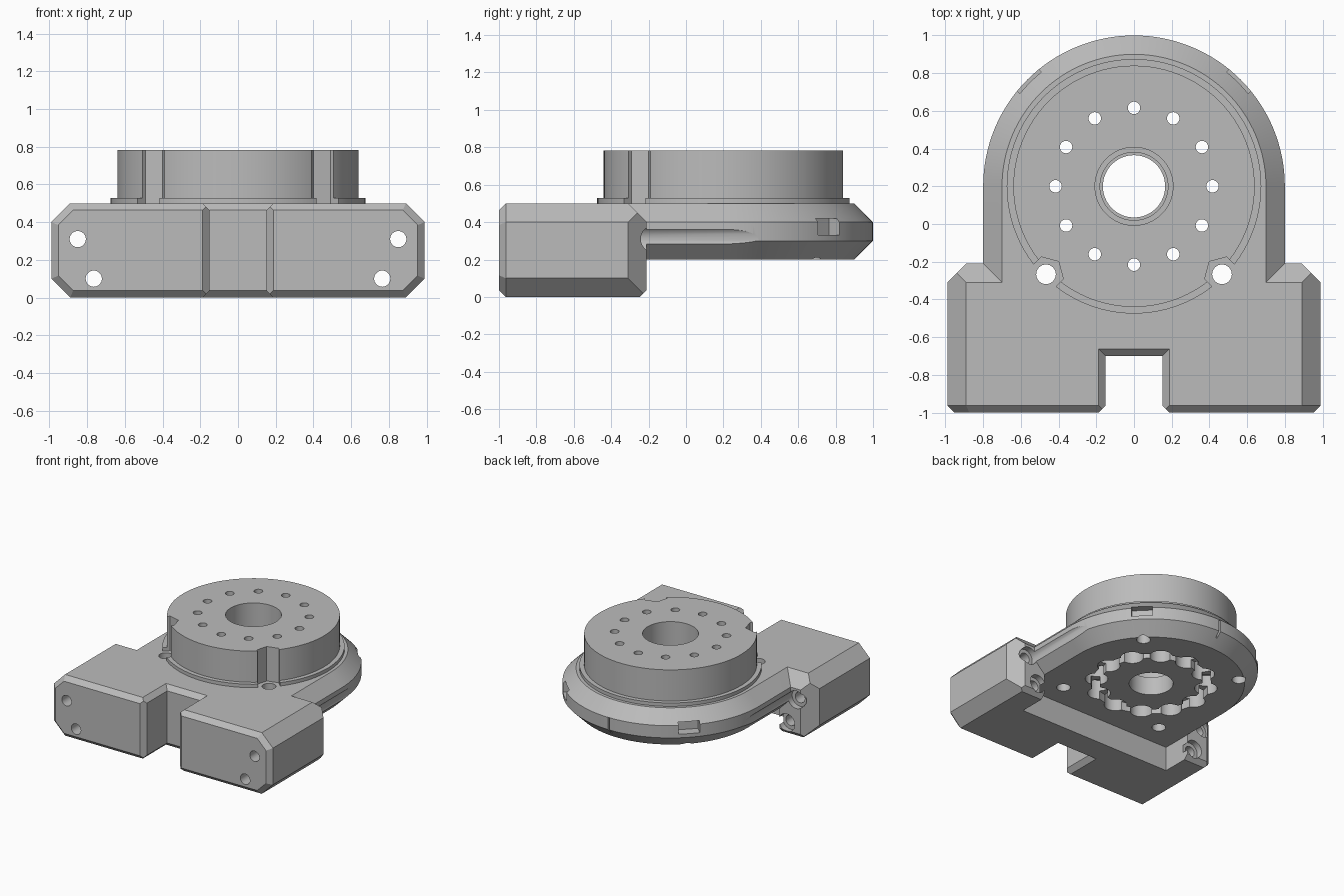
import bpy
import bmesh
from math import cos, sin, pi, radians
from mathutils import Matrix, Vector

cube = bpy.data.objects.get("Cube")
if cube:
    bpy.data.objects.remove(cube, do_unlink=True)

grey = bpy.data.materials.new("plain_grey")
grey.use_nodes = True
grey.diffuse_color = (0.5, 0.5, 0.5, 1)
bsdf = next(n for n in grey.node_tree.nodes if n.type == "BSDF_PRINCIPLED")
bsdf.inputs["Base Color"].default_value = grey.diffuse_color

AXIS_Y = 0.2          # turntable axis lies at x = 0, y = AXIS_Y
EDGE = 0.037          # small edge chamfer


def make(name, bm):
    bmesh.ops.recalc_face_normals(bm, faces=bm.faces)
    mesh = bpy.data.meshes.new(name)
    bm.to_mesh(mesh)
    bm.free()
    mesh.materials.append(grey)
    ob = bpy.data.objects.new(name, mesh)
    bpy.context.collection.objects.link(ob)
    return ob


def hull(name, points):
    bm = bmesh.new()
    for p in points:
        bm.verts.new(p)
    bmesh.ops.convex_hull(bm, input=bm.verts)
    bmesh.ops.dissolve_limit(bm, angle_limit=radians(0.5), verts=bm.verts, edges=bm.edges)
    return make(name, bm)


def box(name, x, y, z):
    return hull(name, [(a, b, c) for a in x for b in y for c in z])


def cylinder(name, centre, r, lo, hi, axis="Z", sides=48, turn=0):
    """Cylinder from lo to hi along an axis; centre gives the other two coordinates."""
    bm = bmesh.new()
    bmesh.ops.create_cone(bm, cap_ends=True, segments=sides, radius1=r, radius2=r, depth=hi - lo)
    mid = (lo + hi) / 2
    if axis == "Z":
        m = Matrix.Translation((centre[0], centre[1], mid)) @ Matrix.Rotation(turn, 4, "Z")
    else:
        m = Matrix.Translation((centre[0], mid, centre[1])) @ Matrix.Rotation(pi / 2, 4, "X")
    bm.transform(m)
    return make(name, bm)


def combine(target, tool, op="DIFFERENCE"):
    mod = target.modifiers.new("bool", "BOOLEAN")
    mod.operation, mod.solver, mod.object = op, "EXACT", tool
    bpy.context.view_layer.objects.active = target
    bpy.ops.object.modifier_apply(modifier=mod.name)
    bpy.data.objects.remove(tool, do_unlink=True)


def polar(r, degrees):
    a = radians(degrees)
    return r * cos(a), AXIS_Y + r * sin(a)


# Front block: a box trimmed by chamfer planes (point, normal)
planes = [((0, -0.21, 0.4), (0, 1, 1)), ((0, -0.21, EDGE), (0, 1, -1)),
          ((0, -1, 0.5 - EDGE), (0, -1, 1)), ((0, -1, EDGE), (0, -1, -1))]
for s in (-1, 1):
    planes += [((s * 0.99, 0, 0.4), (s, 0, 1)), ((s * 0.99, 0, 0.1), (s, 0, -1)),
               ((s * 0.99, -0.31, 0), (s, 1, 0)), ((s * 0.99, EDGE - 1, 0), (s, -1, 0)),
               ((s * 0.94, EDGE - 1, 0.45), (s * 0.7, -1, 0.7)),
               ((s * 0.94, EDGE - 1, 0.05), (s * 0.7, -1, -0.7))]
body = box("base_body", (-0.99, 0.99), (-1, -0.21), (0, 0.5))
bm = bmesh.new()
bm.from_mesh(body.data)
for point, normal in planes:
    cut = bmesh.ops.bisect_plane(bm, geom=bm.verts[:] + bm.edges[:] + bm.faces[:], dist=1e-5,
                                 plane_co=point, plane_no=Vector(normal).normalized(),
                                 clear_outer=True)
    rim = [e for e in cut["geom_cut"] if isinstance(e, bmesh.types.BMEdge)]
    bmesh.ops.contextual_create(bm, geom=rim)
bmesh.ops.recalc_face_normals(bm, faces=bm.faces)
bm.to_mesh(body.data)
bm.free()

# Underside recess, then the round housing
combine(body, box("recess", (-0.7, 0.7), (-0.46, 0), (-0.1, 0.2)))
outline = []
for r, z in ((0.7, 0.2), (0.8, 0.3), (0.8, 0.4), (0.7, 0.5)):
    outline += [(*polar(r, 180 * i / 64), z) for i in range(65)]
    outline += [(-r, -0.6, z), (r, -0.6, z)]
combine(body, hull("housing", outline), "UNION")

# Front notch with flared edges
combine(body, box("notch", (-0.15, 0.15), (-1.2, -0.7), (-0.1, 0.6)))
for z, d in ((0.5, 1), (0, -1)):
    flare = []
    for grow in (-EDGE, 0.05):
        w = 0.15 + EDGE + grow
        flare += [(x, y, z + d * grow) for x in (-w, w) for y in (-1.2, w - 0.85)]
    combine(body, hull("notch_flare", flare))
flare = []
for grow in (-EDGE, 0.05):
    w = 0.15 + EDGE + grow
    flare += [(x, -1 - grow, z) for x in (-w, w) for z in (-0.1, 0.6)]
combine(body, hull("notch_front", flare))

# Centre bore, stepped
for r, lo, hi in ((0.165, 0, 0.6), (0.18, 0.35, 0.6), (0.207, 0.45, 0.6)):
    combine(body, cylinder("bore", (0, AXIS_Y), r, lo, hi, sides=64))

# Ring groove and screw pockets below
groove = cylinder("groove", (0, AXIS_Y), 0.45, 0.1, 0.27, sides=64)
combine(groove, cylinder("groove_core", (0, AXIS_Y), 0.385, 0, 0.4, sides=64))
combine(body, groove)
for i in range(12):
    combine(body, cylinder("pocket", polar(0.416, 30 * i), 0.085, 0.1, 0.36, sides=32))
    combine(body, cylinder("screw_hole", polar(0.416, 30 * i), 0.033, 0.3, 0.6, sides=24))

# Vertical bolt holes: through at the front, blind at the back
for angle, top in ((45, 0.38), (135, 0.38), (225, 0.6), (315, 0.6)):
    combine(body, cylinder("bolt_hole", polar(0.66, angle), 0.052, 0.1, top, sides=32))

# Long mounting holes with wider rear bores, the upper ones scooping the housing
for s in (-1, 1):
    for x, z, end in ((0.85, 0.31, 0.75), (0.765, 0.1, 0)):
        combine(body, cylinder("mount_hole", (s * x, z), 0.043, -1.1, -0.2, "Y", 32))
        combine(body, cylinder("mount_bore", (s * x, z), 0.072, -0.26, end, "Y", 32))

# Small side pockets and rear index slit
for angle in (45, 135):
    pts = [(r, t, z) for r in (0.72, 0.9) for t in (-0.08, 0.08) for z in (0.33, 0.42)]
    turn = Matrix.Translation((0, AXIS_Y, 0)) @ Matrix.Rotation(radians(angle), 4, "Z")
    combine(body, hull("side_pocket", [turn @ Vector(p) for p in pts]))
combine(body, box("slit", (-0.007, 0.007), (0.96, 1.1), (0.22, 0.4)))

# Turntable with flange, bore, screw holes and hexagonal clearances
table = cylinder("turntable", (0, AXIS_Y), 0.64, 0.5, 0.782, sides=96)
combine(table, cylinder("flange", (0, AXIS_Y), 0.675, 0.5, 0.528, sides=96), "UNION")
combine(table, cylinder("table_bore", (0, AXIS_Y), 0.207, 0.4, 0.9, sides=64))
for i in range(12):
    combine(table, cylinder("table_hole", polar(0.416, 30 * i), 0.033, 0.4, 0.9, sides=24))
for angle in (225, 315):
    # the cone's first vertex lies on an axis, so this points one corner at the turntable axis
    combine(table, cylinder("hex_clearance", polar(0.66, angle), 0.095, 0.4, 0.9,
                            sides=6, turn=radians(angle + 90)))

# Smooth curves, sharp edges
for ob in (body, table):
    bpy.ops.object.select_all(action="DESELECT")
    ob.select_set(True)
    bpy.context.view_layer.objects.active = ob
    bpy.ops.object.shade_smooth_by_angle(angle=radians(25))
